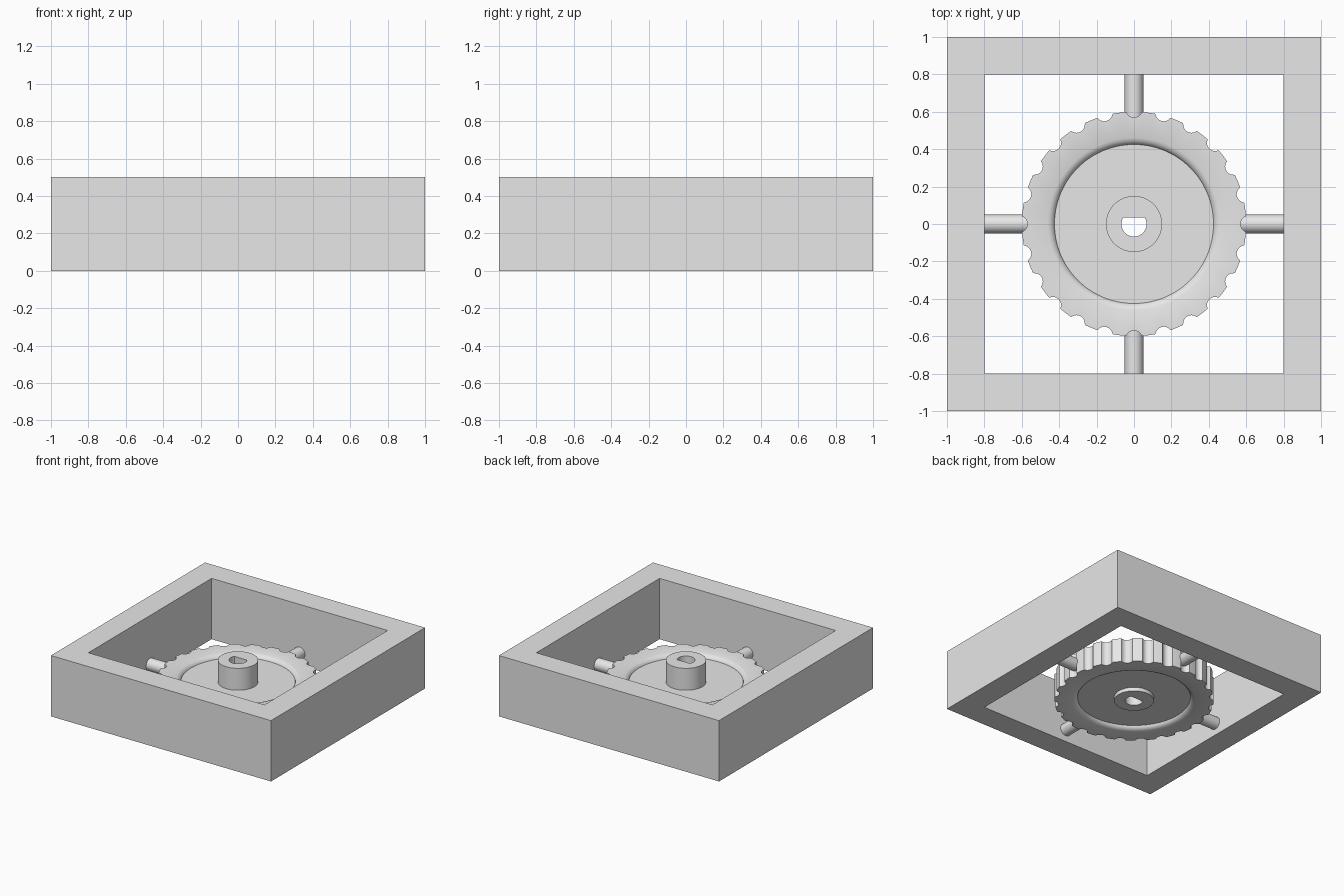
import bpy, bmesh
from math import sin, cos, acos, pi

if "Cube" in bpy.data.objects:
    bpy.data.objects.remove(bpy.data.objects["Cube"])

grey = bpy.data.materials.new("light_grey")
grey.use_nodes = True
grey.diffuse_color = (0.8, 0.8, 0.8, 1)
grey.node_tree.nodes["Principled BSDF"].inputs["Base Color"].default_value = grey.diffuse_color


def loft_closed(name, loops):
    """Join equal-length loops in order, the last back to the first."""
    bm = bmesh.new()
    rings = [[bm.verts.new(p) for p in loop] for loop in loops]
    n = len(rings[0])
    for a, b in zip(rings, rings[1:] + rings[:1]):
        for i in range(n):
            j = (i + 1) % n
            bm.faces.new((a[i], a[j], b[j], b[i]))
    bmesh.ops.recalc_face_normals(bm, faces=bm.faces)
    mesh = bpy.data.meshes.new(name)
    bm.to_mesh(mesh)
    bm.free()
    mesh.materials.append(grey)
    obj = bpy.data.objects.new(name, mesh)
    bpy.context.collection.objects.link(obj)
    return obj


def smooth(obj):
    bpy.ops.object.select_all(action='DESELECT')
    obj.select_set(True)
    bpy.context.view_layer.objects.active = obj
    bpy.ops.object.shade_smooth_by_angle(angle=pi / 6)


# Square frame, open above and below
def square(half, z):
    return [(half * x, half * y, z) for x, y in ((-1, -1), (1, -1), (1, 1), (-1, 1))]


loft_closed("frame", [square(1, 0), square(1, 0.5), square(0.8, 0.5), square(0.8, 0)])

# Angles round the wheel: each of the 24 notches, then the land after it
RIM, NOTCHES = 0.6, 24
NOTCH_AT, NOTCH_R = 0.615, 0.045
pitch = 2 * pi / NOTCHES
edge = acos((NOTCH_AT**2 + RIM**2 - NOTCH_R**2) / (2 * NOTCH_AT * RIM))
offsets = [edge * (i / 5 - 1) for i in range(10)]
offsets += [edge + (pitch - 2 * edge) * i / 3 for i in range(3)]
angles = [(k * pitch + t, t) for k in range(NOTCHES) for t in offsets]


def circle(r, z):
    return [(r * cos(a), r * sin(a), z) for a, t in angles]


def scalloped(z):
    loop = []
    for a, t in angles:
        r = RIM
        if abs(t) < edge:
            r = NOTCH_AT * cos(t) - (NOTCH_R**2 - (NOTCH_AT * sin(t))**2) ** 0.5
        loop.append((r * cos(a), r * sin(a), z))
    return loop


def d_bore(z, r=0.067, flat=0.035):
    return [(r * cos(a) * min(1, flat / (r * sin(a))) if r * sin(a) > flat else r * cos(a),
             min(r * sin(a), flat), z) for a, t in angles]


# Wheel: notched rim, recessed web on both sides, hub with D-shaped bore
HEIGHT, RECESS, HUB_R, HUB_TOP = 0.2, 0.03, 0.15, 0.35
lip = [(0.46, 0), (0.443, 0.007), (0.43, 0.018), (0.425, RECESS), (HUB_R, RECESS)]
loops = [scalloped(0), scalloped(HEIGHT)]
loops += [circle(r, HEIGHT - d) for r, d in lip]
loops += [circle(HUB_R, HUB_TOP), d_bore(HUB_TOP), d_bore(0), circle(HUB_R, 0)]
loops += [circle(r, d) for r, d in reversed(lip)]
smooth(loft_closed("notched_wheel", loops))

# Four pins from the wheel to the frame
for i, side in enumerate(("left", "back", "right", "front")):
    a = i * pi / 2
    bpy.ops.mesh.primitive_cylinder_add(
        vertices=32, radius=0.05, depth=0.3,
        location=(0.65 * cos(a), 0.65 * sin(a), HEIGHT / 2), rotation=(0, pi / 2, a))
    pin = bpy.context.object
    pin.name = side + "_pin"
    pin.data.materials.append(grey)
    smooth(pin)
